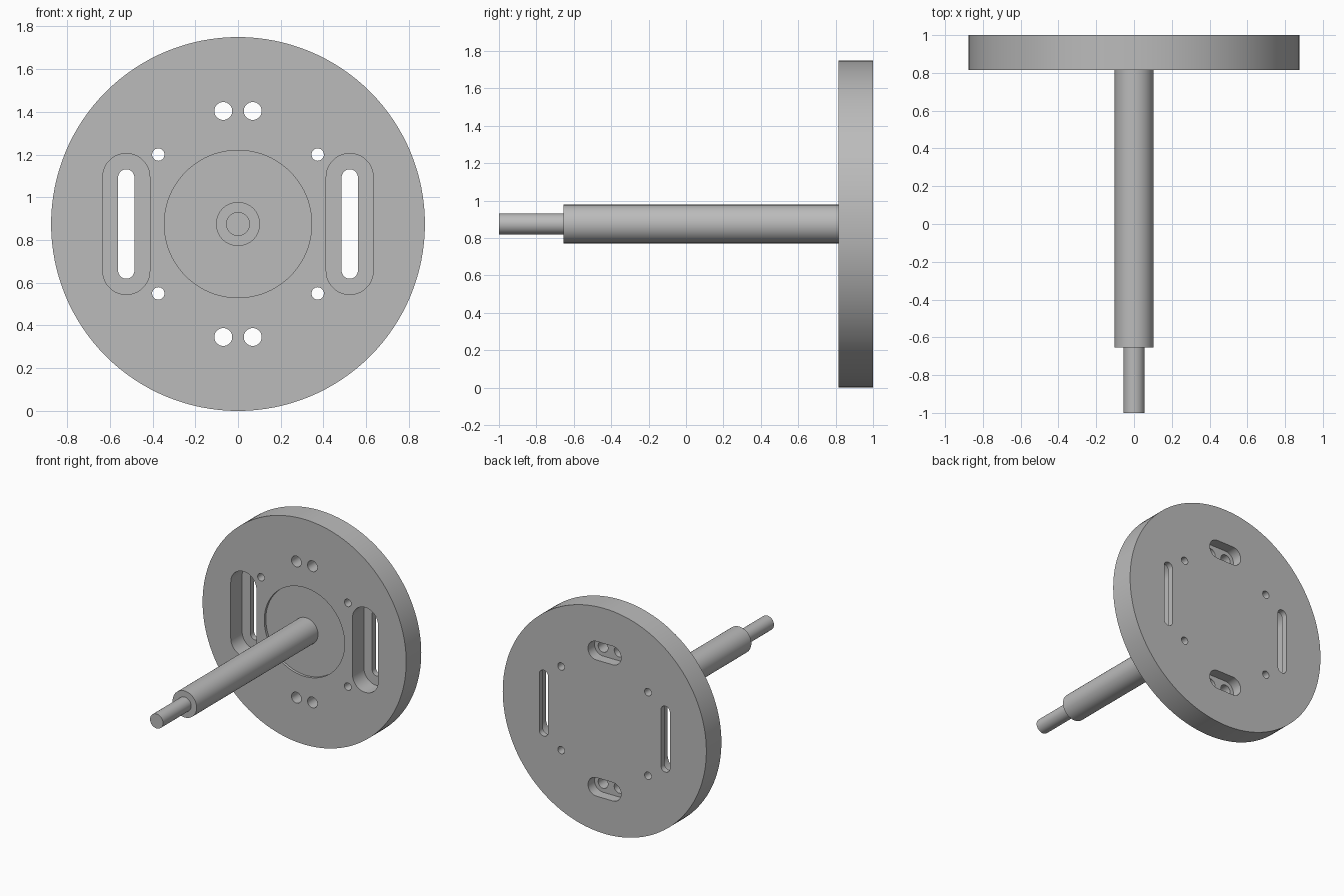
import bpy, bmesh, math
from mathutils import Matrix

if "Cube" in bpy.data.objects:
    bpy.data.objects.remove(bpy.data.objects["Cube"], do_unlink=True)

CZ = 0.875                  # height of the shaft axis
FRONT, BACK = 0.815, 1.0    # plate faces along y
RECESS = 0.02

metal = bpy.data.materials.new("grey metal")
metal.use_nodes = True
GREY = (0.5, 0.5, 0.5, 1)
metal.diffuse_color = GREY
metal.node_tree.nodes["Principled BSDF"].inputs["Base Color"].default_value = GREY


def prism(name, outline, y0, y1):
    """Extrude an (x, z) outline along y."""
    bm = bmesh.new()
    face = bm.faces.new([bm.verts.new((x, y0, z)) for x, z in outline])
    top = bmesh.ops.extrude_face_region(bm, geom=[face])["geom"]
    verts = [v for v in top if isinstance(v, bmesh.types.BMVert)]
    bmesh.ops.translate(bm, verts=verts, vec=(0, y1 - y0, 0))
    bmesh.ops.recalc_face_normals(bm, faces=bm.faces)
    mesh = bpy.data.meshes.new(name)
    bm.to_mesh(mesh)
    bm.free()
    mesh.materials.append(metal)
    ob = bpy.data.objects.new(name, mesh)
    bpy.context.collection.objects.link(ob)
    return ob


def obround(x, z, r, dx=0, dz=0, n=32):
    """Circle of radius r, stretched into a slot by half-lengths dx or dz."""
    pts = []
    start = -math.pi / 2 if dx else 0
    for side in (1, -1):
        for i in range(n + 1 if dx or dz else n):
            a = start + math.pi * i / n + (0 if side > 0 else math.pi)
            pts.append((x + side * dx + r * math.cos(a),
                        CZ + z + side * dz + r * math.sin(a)))
    return pts


def smooth(ob):
    bpy.ops.object.select_all(action="DESELECT")
    ob.select_set(True)
    bpy.context.view_layer.objects.active = ob
    bpy.ops.object.shade_smooth_by_angle(angle=math.radians(30))


# Round plate
plate = prism("round_plate", obround(0, 0, 0.875, n=64), FRONT, BACK)


def cut(outline, y0, y1):
    cutter = prism("cutter", outline, y0, y1)
    cutter.hide_render = True
    mod = plate.modifiers.new("cut", "BOOLEAN")
    mod.operation, mod.solver, mod.object = "DIFFERENCE", "EXACT", cutter
    bpy.context.view_layer.objects.active = plate
    bpy.ops.object.modifier_apply(modifier=mod.name)
    bpy.data.objects.remove(cutter, do_unlink=True)


# Shallow centre recess
cut(obround(0, 0, 0.345, n=48), FRONT - 0.1, FRONT + RECESS)

for s in (1, -1):
    # Side slots with a deep front pocket
    cut(obround(s * 0.523, 0, 0.11, dz=0.22), FRONT - 0.1, FRONT + 0.14)
    cut(obround(s * 0.523, 0, 0.038, dz=0.218), FRONT - 0.1, BACK + 0.1)
    # Paired bolt holes sharing a back pocket
    cut(obround(0, s * 0.529, 0.072, dx=0.07), BACK - 0.08, BACK + 0.1)
    for t in (1, -1):
        cut(obround(t * 0.069, s * 0.529, 0.042, n=16), FRONT - 0.1, BACK + 0.1)
        # Small corner holes
        cut(obround(t * 0.373, s * 0.325, 0.029, n=16), FRONT - 0.1, BACK + 0.1)
smooth(plate)

# Stepped shaft, turned from a half profile of (radius, y)
profile = [(0, -1), (0.056, -1), (0.056, -0.655), (0.103, -0.655),
           (0.103, FRONT + RECESS + 0.01), (0, FRONT + RECESS + 0.01)]
bm = bmesh.new()
verts = [bm.verts.new((r, y, 0)) for r, y in profile]
edges = [bm.edges.new(pair) for pair in zip(verts, verts[1:])]
bmesh.ops.spin(bm, geom=verts + edges, cent=(0, 0, 0), axis=(0, 1, 0),
               angle=math.tau, steps=64)
bmesh.ops.remove_doubles(bm, verts=bm.verts, dist=0.0001)
bmesh.ops.recalc_face_normals(bm, faces=bm.faces)
bmesh.ops.transform(bm, matrix=Matrix.Translation((0, 0, CZ)), verts=bm.verts)
mesh = bpy.data.meshes.new("stepped_shaft")
bm.to_mesh(mesh)
bm.free()
mesh.materials.append(metal)
shaft = bpy.data.objects.new("stepped_shaft", mesh)
bpy.context.collection.objects.link(shaft)
smooth(shaft)
